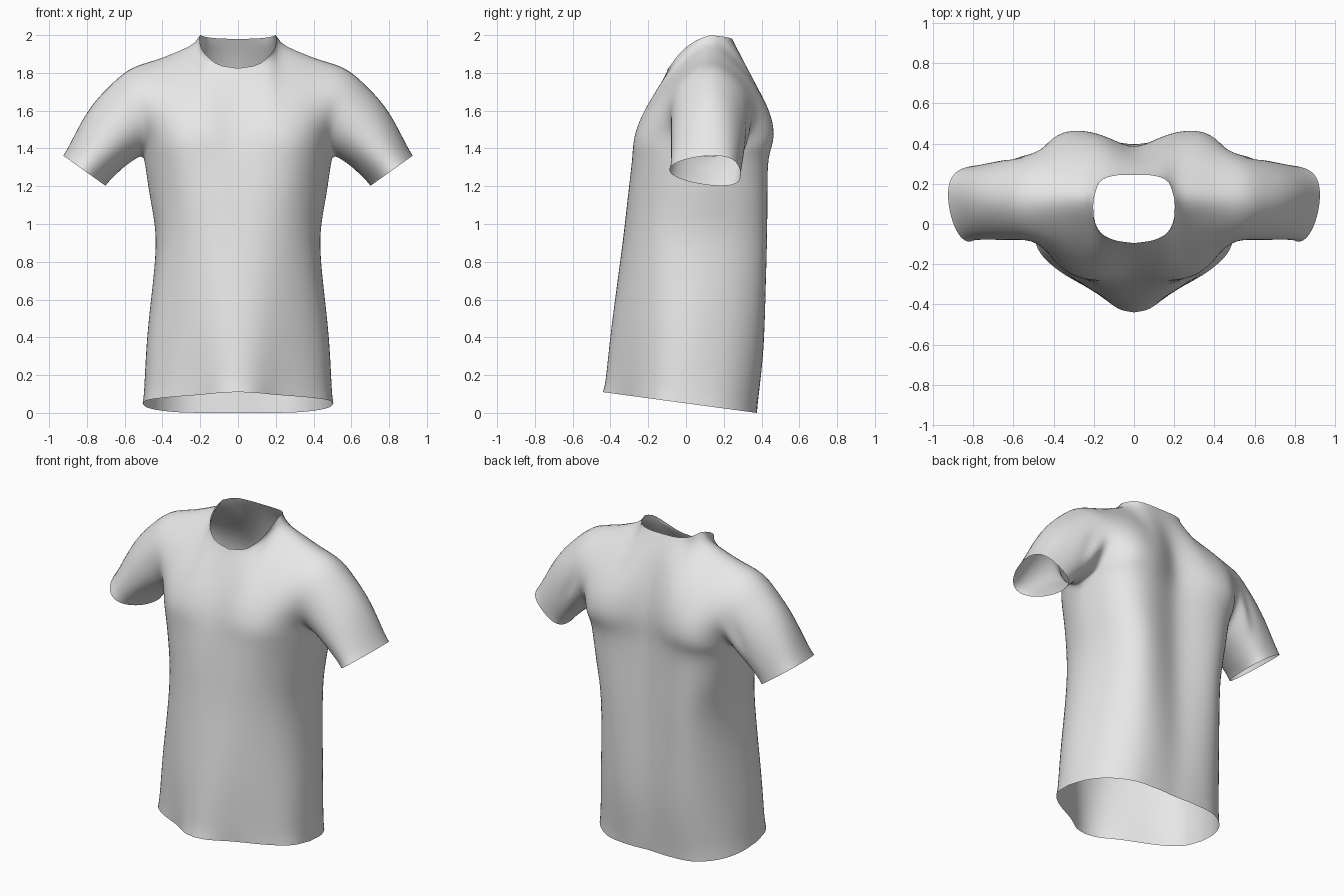
import bpy, bmesh, math
from mathutils import Vector

if "Cube" in bpy.data.objects:
    bpy.data.objects.remove(bpy.data.objects["Cube"], do_unlink=True)

COLS, LOWER, UPPER, SLEEVE = 26, 36, 24, 18
CHEST = 1.36
LEVELS = (0, 0.27, 0.65, 0.84, 1)  # section heights between hem and chest


def spline(points, n):
    """Smooth curve through points, resampled to n + 1 evenly spaced points."""
    p = [Vector(q) for q in points]
    p = [2 * p[0] - p[1]] + p + [2 * p[-1] - p[-2]]
    dense = []
    for a, b, c, d in zip(p, p[1:], p[2:], p[3:]):
        for i in range(20):
            t = i / 20
            dense.append(0.5 * (2 * b + (c - a) * t + (2 * a - 5 * b + 4 * c - d) * t ** 2
                                + (3 * b - a - 3 * c + d) * t ** 3))
    dense.append(p[-2])
    dist = [0]
    for a, b in zip(dense, dense[1:]):
        dist.append(dist[-1] + (b - a).length)
    out, k = [], 0
    for i in range(n + 1):
        s = dist[-1] * i / n
        while k < len(dense) - 2 and dist[k + 1] < s:
            k += 1
        f = (s - dist[k]) / (dist[k + 1] - dist[k])
        out.append(dense[k].lerp(dense[k + 1], min(f, 1)))
    return out


def hem_height(y):
    return 0.11 - 0.135 * (y + 0.44)


def lower_panel(sections):
    """Rows from hem to chest, each running from the centre to the side seam."""
    curves = []
    for w, sec in zip(LEVELS, sections):
        curves.append(spline([(x, y, hem_height(y) * (1 - w) + CHEST * w) for x, y in sec], COLS))
    columns = [spline(col, LOWER) for col in zip(*curves)]
    return [list(row) for row in zip(*columns)]


def upper_panel(chest_row, centre, neck, shoulder, armhole):
    """Patch between chest row, centre line, neckline with shoulder seam, and armhole."""
    n_neck = COLS * 2 // 5
    top = spline(neck, n_neck) + spline(shoulder, COLS - n_neck)[1:]
    inner = spline([chest_row[0]] + centre + [top[0]], UPPER)
    outer = spline([chest_row[-1]] + armhole + [top[-1]], UPPER)
    rows = []
    for j in range(UPPER + 1):
        v = j / UPPER
        from_chest, from_top = 1 - v * v * (3 - 2 * v), v ** 1.7
        row = []
        for i in range(COLS + 1):
            u = i / COLS
            chest_bulge = chest_row[i] - chest_row[0].lerp(chest_row[-1], u)
            top_bulge = top[i] - top[0].lerp(top[-1], u)
            row.append(inner[j].lerp(outer[j], u)
                       + chest_bulge * from_chest + top_bulge * from_top)
        rows.append(row)
    return rows


def sleeve_panel(edge, side):
    """Half sleeve from the armhole edge to the cuff; side is -1 front, 1 back."""
    lines = []
    for i, start in enumerate(edge):
        a = math.pi * i / UPPER
        across, depth = -math.cos(a), math.sin(a)
        end = Vector((0.813 + 0.112 * across,
                      0.1 + side * 0.187 * depth + 0.065 * across ** 2 - 0.02 * across,
                      1.282 + 0.08 * across))
        mid = start.lerp(end, 0.5)
        mid += Vector((0.025, 0, 0.035)) * max(across, 0)
        mid.z += 0.015 * max(-across, 0)
        lines.append(spline([start, mid, end], SLEEVE))
    return lines


# Half cross-sections (x, y) from hem to chest, centre to side seam
front_sections = [
    [(0, -.44), (.08, -.42), (.2, -.335), (.37, -.235), (.475, -.13), (.505, .01)],
    [(0, -.4), (.1, -.385), (.23, -.315), (.37, -.215), (.46, -.105), (.488, .035)],
    [(0, -.335), (.13, -.325), (.26, -.27), (.37, -.17), (.42, -.06), (.437, .07)],
    [(0, -.305), (.14, -.305), (.28, -.26), (.385, -.16), (.445, -.04), (.475, .085)],
    [(0, -.275), (.15, -.285), (.3, -.258), (.41, -.16), (.475, -.02), (.505, .1)]]
back_sections = [
    [(0, .37), (.14, .375), (.3, .355), (.42, .27), (.485, .15), (.505, .01)],
    [(0, .39), (.16, .415), (.3, .39), (.41, .28), (.46, .16), (.488, .035)],
    [(0, .38), (.2, .432), (.31, .41), (.39, .3), (.425, .18), (.437, .07)],
    [(0, .375), (.21, .433), (.34, .415), (.42, .32), (.455, .2), (.475, .085)],
    [(0, .37), (.22, .435), (.37, .41), (.445, .33), (.485, .22), (.505, .1)]]

shoulder = [(.2, .13, 2), (.3, .13, 1.95), (.4, .125, 1.902), (.5, .12, 1.868), (.59, .12, 1.835)]

front_low = lower_panel(front_sections)
back_low = lower_panel(back_sections)
front_up = upper_panel(
    front_low[-1], [(0, -.235, 1.5), (0, -.165, 1.67)],
    [(0, -.095, 1.825), (.1, -.08, 1.842), (.165, -.045, 1.89), (.195, 0, 1.935),
     (.205, .06, 1.975), (.2, .13, 2)],
    shoulder, [(.485, -.01, 1.43), (.5, -.08, 1.55), (.54, -.065, 1.7), (.575, .03, 1.8)])
back_up = upper_panel(
    back_low[-1], [(0, .37, 1.5), (0, .34, 1.7), (0, .295, 1.87)],
    [(0, .245, 1.98), (.1, .24, 1.982), (.17, .21, 1.99), (.2, .13, 2)],
    shoulder, [(.49, .25, 1.4), (.5, .345, 1.53), (.54, .325, 1.69), (.575, .22, 1.8)])

panels = [front_low, back_low, front_up, back_up,
          sleeve_panel([r[-1] for r in front_up], -1),
          sleeve_panel([r[-1] for r in back_up], 1)]

# Sew the panels and their mirror images into one open cloth surface
bm = bmesh.new()
for sign in (1, -1):
    for rows in panels:
        grid = [[bm.verts.new((p.x * sign, p.y, p.z)) for p in row] for row in rows]
        for r0, r1 in zip(grid, grid[1:]):
            for i in range(len(r0) - 1):
                bm.faces.new((r0[i], r0[i + 1], r1[i + 1], r1[i]))
bmesh.ops.remove_doubles(bm, verts=bm.verts, dist=0.0008)
inside = [v for v in bm.verts if not v.is_boundary]
for _ in range(14):
    bmesh.ops.smooth_vert(bm, verts=inside, factor=0.5,
                          use_axis_x=True, use_axis_y=True, use_axis_z=True)

# Soft creases behind each underarm
for v in inside:
    x, y, z = v.co
    if y > 0.15:
        near = math.exp(-((abs(x) - 0.56) / 0.08) ** 2 - ((z - 1.45) / 0.12) ** 2)
        v.co.y += 0.01 * near * math.sin(45 * (abs(x) + 0.5 * z))

bmesh.ops.recalc_face_normals(bm, faces=bm.faces)
rear = max(bm.faces, key=lambda f: f.calc_center_median().y)
if rear.normal.y < 0:
    bmesh.ops.reverse_faces(bm, faces=bm.faces)

mesh = bpy.data.meshes.new("shirt")
bm.to_mesh(mesh)
bm.free()
shirt = bpy.data.objects.new("shirt", mesh)
bpy.context.collection.objects.link(shirt)

# Plain light grey cloth
cloth = bpy.data.materials.new("light_grey_cloth")
cloth.use_nodes = True
colour = (0.8, 0.8, 0.8, 1)
cloth.diffuse_color = colour
cloth.node_tree.nodes["Principled BSDF"].inputs["Base Color"].default_value = colour
mesh.materials.append(cloth)

bpy.context.view_layer.objects.active = shirt
shirt.select_set(True)
bpy.ops.object.shade_smooth_by_angle(angle=math.radians(60))
